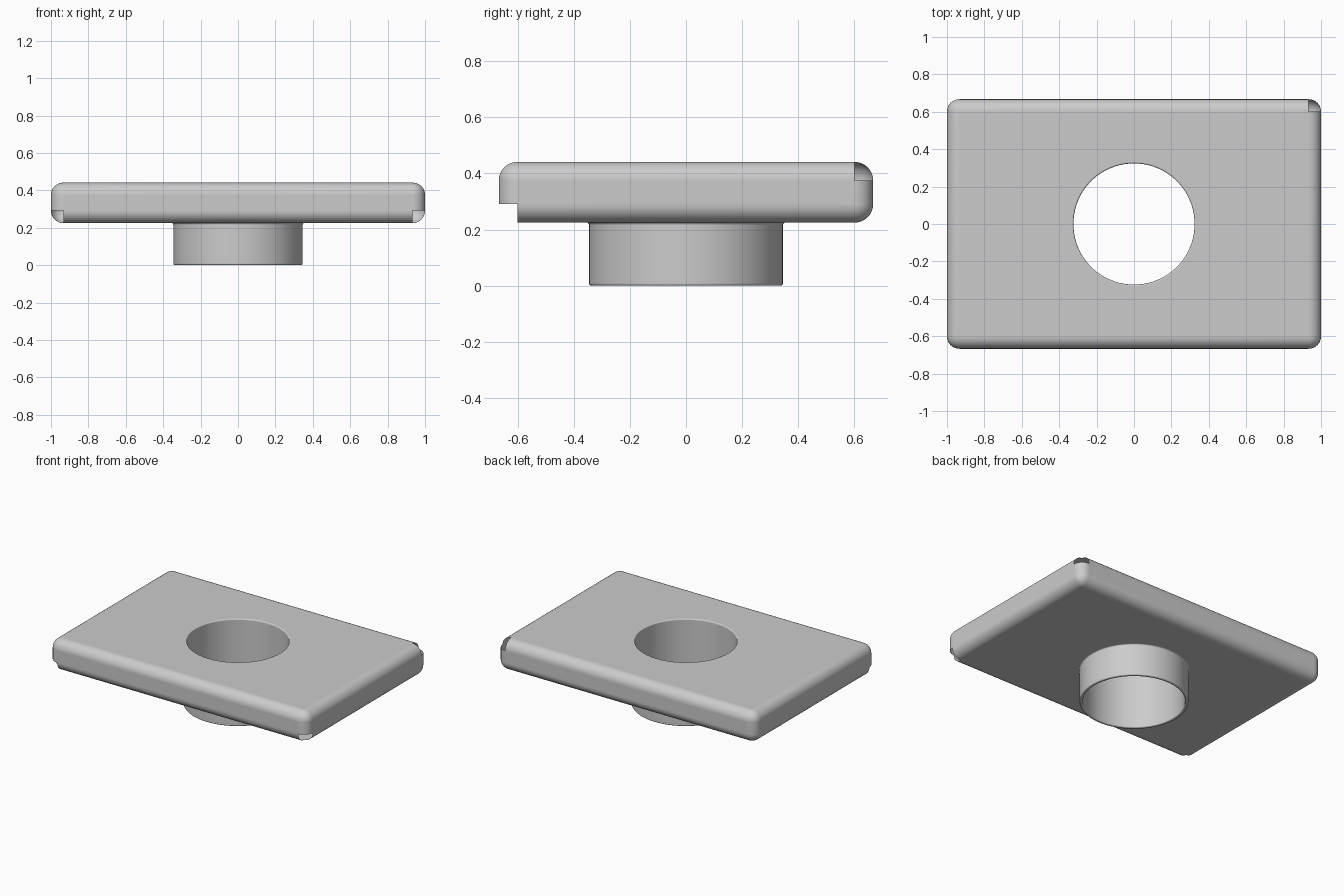
import bpy, bmesh
from math import sin, cos, pi, radians
from mathutils import Matrix, Vector

cube = bpy.data.objects.get("Cube")
if cube:
    bpy.data.objects.remove(cube, do_unlink=True)

HALF_X, HALF_Y = 1.0, 0.667
BOTTOM, TOP = 0.225, 0.441
ROUND = 0.066                  # plate edge radius
INNER, OUTER = 0.324, 0.346    # sleeve radii
FILLET = 0.008
SIDES = 96

grey = bpy.data.materials.new("plain grey")
grey.use_nodes = True
colour = (0.6, 0.6, 0.6, 1)
grey.diffuse_color = colour
grey.node_tree.nodes["Principled BSDF"].inputs["Base Color"].default_value = colour


def finish(bm, name):
    mesh = bpy.data.meshes.new(name)
    bm.to_mesh(mesh)
    bm.free()
    mesh.materials.append(grey)
    obj = bpy.data.objects.new(name, mesh)
    bpy.context.collection.objects.link(obj)
    return obj


def ring(bm, radius, z):
    return [bm.verts.new((radius * cos(2 * pi * i / SIDES),
                          radius * sin(2 * pi * i / SIDES), z)) for i in range(SIDES)]


def arc(r, z, start, end, steps=5):
    angles = [radians(start + (end - start) * i / steps) for i in range(steps + 1)]
    return [(r + FILLET * cos(a), z + FILLET * sin(a)) for a in angles]


# Plate: box with rounded edges
bm = bmesh.new()
size = (2 * HALF_X, 2 * HALF_Y, TOP - BOTTOM)
bmesh.ops.create_cube(bm, size=1, matrix=Matrix.Translation((0, 0, (TOP + BOTTOM) / 2))
                      @ Matrix.Diagonal((*size, 1)))
bmesh.ops.bevel(bm, geom=bm.edges[:], offset=ROUND, offset_type='OFFSET',
                segments=12, profile=0.5, affect='EDGES')
bm.normal_update()

# Round openings in the top and bottom faces
for side, radius, z in ((1, INNER + FILLET, TOP), (-1, OUTER + FILLET, BOTTOM)):
    flat = max(bm.faces, key=lambda f: f.normal.z * side * f.calc_area())
    border = list(flat.edges)
    bmesh.ops.delete(bm, geom=[flat], context='FACES_ONLY')
    loop = ring(bm, radius, z)
    border += [bm.edges.new((loop[i - 1], loop[i])) for i in range(SIDES)]
    filled = bmesh.ops.triangle_fill(bm, edges=border, use_beauty=True,
                                     normal=Vector((0, 0, side)))
    for f in filled["geom"]:
        if isinstance(f, bmesh.types.BMFace):
            f.normal_update()
            if f.normal.z * side < 0:
                f.normal_flip()

# Three open corners: two at the front bottom, one at the back left top
mid = (TOP + BOTTOM) / 2
open_corners = [(1, -1, -1), (-1, -1, -1), (1, 1, 1)]


def in_open_corner(f):
    c = f.calc_center_median()
    return any(c.x * sx > HALF_X - ROUND and c.y * sy > HALF_Y - ROUND
               and (c.z - mid) * sz > (TOP - mid) - ROUND for sx, sy, sz in open_corners)


bmesh.ops.delete(bm, geom=[f for f in bm.faces if in_open_corner(f)], context='FACES')
bm.normal_update()
for f in bm.faces:
    f.smooth = max(abs(n) for n in f.normal) < 0.9999
finish(bm, "plate")

# Sleeve: thin tube turned from a profile, filleted at every rim
profile = (arc(INNER + FILLET, TOP - FILLET, 90, 180)
           + arc(INNER + FILLET, FILLET, 180, 270)
           + arc(OUTER - FILLET, FILLET, 270, 360)
           + arc(OUTER + FILLET, BOTTOM - FILLET, 180, 90))
bm = bmesh.new()
rings = [ring(bm, r, z) for r, z in profile]
for k, (a, b) in enumerate(zip(rings, rings[1:])):
    straight = k % 6 == 5
    for i in range(SIDES):
        f = bm.faces.new((a[i - 1], a[i], b[i], b[i - 1]))
        f.smooth = True
        if straight:
            for pair in ((a[i - 1], a[i]), (b[i - 1], b[i])):
                bm.edges.get(pair).smooth = False
bm.normal_update()
finish(bm, "sleeve")
